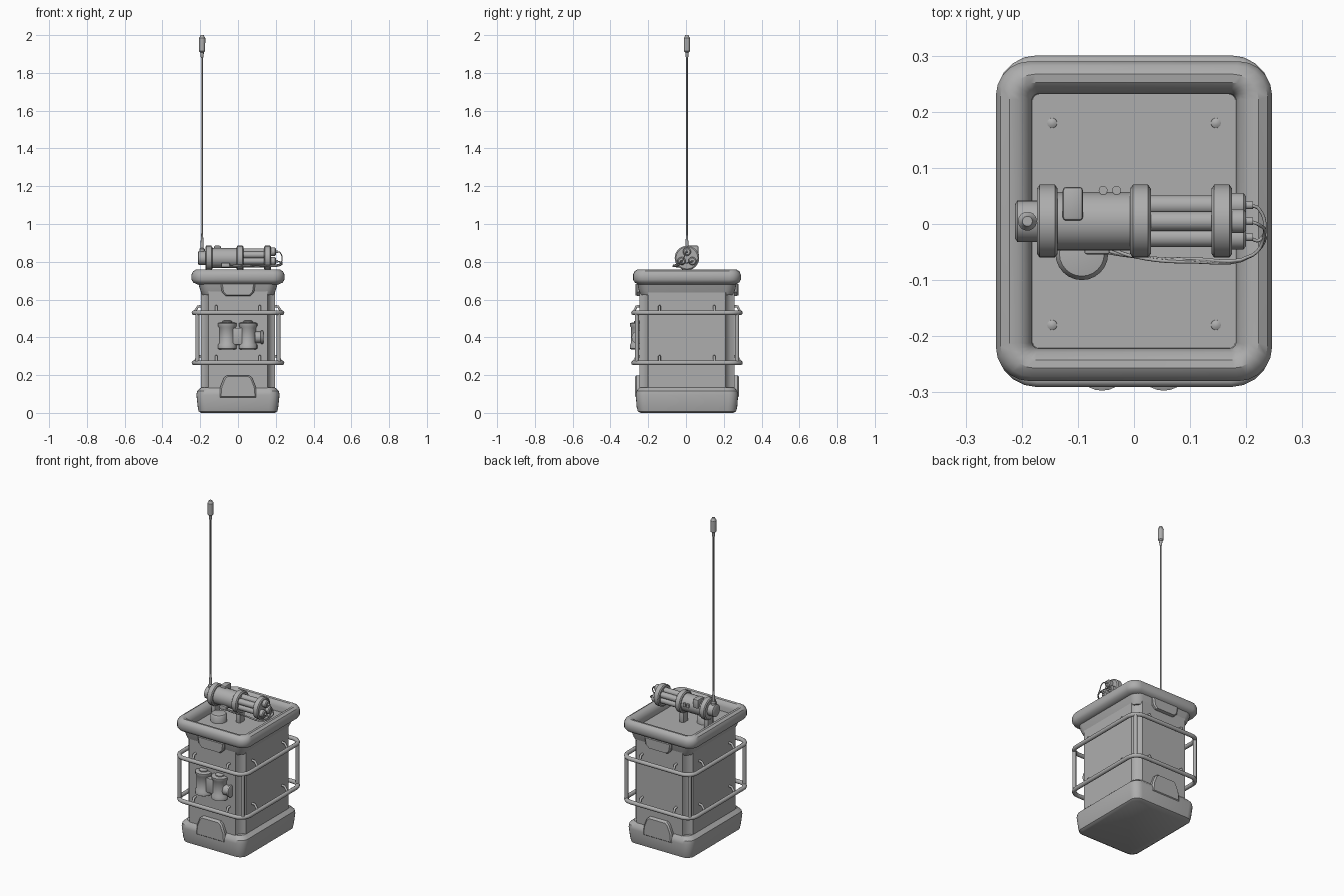
import bpy, bmesh
from math import sin, cos, pi, radians
from mathutils import Vector, Matrix

if "Cube" in bpy.data.objects:
    bpy.data.objects.remove(bpy.data.objects["Cube"])

grey = bpy.data.materials.new("plain grey")
grey.use_nodes = True
GREY = (0.42, 0.42, 0.42, 1)
grey.diffuse_color = GREY
grey.node_tree.nodes["Principled BSDF"].inputs["Base Color"].default_value = GREY
YC = 0.005          # centre line of the container
GUN_Z = 0.82        # axis height of the top unit
parts = []


def finish(name, bm):
    bmesh.ops.recalc_face_normals(bm, faces=bm.faces)
    mesh = bpy.data.meshes.new(name)
    bm.to_mesh(mesh)
    bm.free()
    mesh.materials.append(grey)
    ob = bpy.data.objects.new(name, mesh)
    bpy.context.collection.objects.link(ob)
    parts.append(ob)
    return ob


def rounded(hx, hy, r, z, seg=5):
    """Rounded rectangle as a list of points."""
    pts = []
    for q, (sx, sy) in enumerate(((1, 1), (-1, 1), (-1, -1), (1, -1))):
        for i in range(seg + 1):
            a = (q + i / seg) * pi / 2
            pts.append(Vector((sx * (hx - r) + r * cos(a),
                               YC + sy * (hy - r) + r * sin(a), z)))
    return pts


def loft(name, rings, cap=True):
    """Skin a stack of equal-length point rings."""
    bm = bmesh.new()
    loops = [[bm.verts.new(p) for p in ring] for ring in rings]
    n = len(loops[0])
    for a, b in zip(loops, loops[1:]):
        for i in range(n):
            j = (i + 1) % n
            bm.faces.new((a[i], a[j], b[j], b[i]))
    if cap:
        bm.faces.new(loops[0])
        bm.faces.new(loops[-1])
    return finish(name, bm)


def lathe(name, profile, origin, axis="Z", n=24):
    """Turn (radius, distance) pairs around an axis."""
    turn = Matrix.Rotation(pi / 2, 3, "Y") if axis == "X" else Matrix.Identity(3)
    rings = [[Vector(origin) + turn @ Vector((r * cos(2 * pi * i / n), r * sin(2 * pi * i / n), d))
              for i in range(n)] for r, d in profile]
    return loft(name, rings)


def block(name, centre, size, bevel=0.006):
    bm = bmesh.new()
    bmesh.ops.create_cube(bm, size=1)
    bmesh.ops.scale(bm, vec=size, verts=bm.verts)
    bmesh.ops.bevel(bm, geom=bm.edges[:], offset=bevel, segments=2, affect="EDGES", profile=0.5)
    bmesh.ops.translate(bm, vec=centre, verts=bm.verts)
    return finish(name, bm)


def pipe(name, pts, radius, cyclic=False, smooth=False):
    cu = bpy.data.curves.new(name, "CURVE")
    cu.dimensions = "3D"
    cu.bevel_depth, cu.bevel_resolution, cu.use_fill_caps = radius, 3, True
    sp = cu.splines.new("BEZIER" if smooth else "POLY")
    if smooth:
        sp.bezier_points.add(len(pts) - 1)
        for bp, p in zip(sp.bezier_points, pts):
            bp.co = p
            bp.handle_left_type = bp.handle_right_type = "AUTO"
        sp.resolution_u = 5
    else:
        sp.points.add(len(pts) - 1)
        for sp_pt, p in zip(sp.points, pts):
            sp_pt.co = (*p, 1)
        sp.use_cyclic_u = cyclic
    cu.materials.append(grey)
    bpy.context.collection.objects.link(bpy.data.objects.new(name, cu))


# Container body with notched corners, flared under the rim
corner = [(0.195, 0.205), (0.178, 0.21), (0.162, 0.23), (0.155, 0.252)]
quarter = [(x, y) for x, y in corner]
outline = (quarter + [(-x, y) for x, y in reversed(quarter)]
           + [(-x, -y) for x, y in quarter] + [(x, -y) for x, y in reversed(quarter)])
loft("body", [[Vector((x, y + YC, z)) for x, y in outline] for z in (0.1, 0.66)])
loft("body_collar", [rounded(*r) for r in ((0.19, 0.245, 0.05, 0.625), (0.2, 0.255, 0.05, 0.65),
                                           (0.215, 0.265, 0.05, 0.7))])

# Base tub
loft("base", [rounded(*r) for r in ((0.195, 0.245, 0.04, 0), (0.208, 0.26, 0.045, 0.008),
                                    (0.213, 0.266, 0.05, 0.03), (0.22, 0.271, 0.05, 0.095),
                                    (0.217, 0.268, 0.05, 0.115), (0.195, 0.25, 0.045, 0.135))])

# Thick padded rim, open in the middle
rim = [(0.18, 0.226, 0.012, 0.68), (0.215, 0.255, 0.045, 0.68), (0.237, 0.276, 0.055, 0.69),
       (0.246, 0.285, 0.06, 0.705), (0.246, 0.285, 0.06, 0.733), (0.238, 0.277, 0.055, 0.75),
       (0.222, 0.262, 0.045, 0.759), (0.205, 0.247, 0.03, 0.757), (0.19, 0.234, 0.016, 0.745),
       (0.182, 0.227, 0.012, 0.727), (0.18, 0.226, 0.012, 0.68)]
loft("rim", [rounded(*r) for r in rim], cap=False)

# Sunken lid with a bolt in each corner
loft("lid", [rounded(0.185, 0.23, 0.012, z) for z in (0.67, 0.695)])
for sx in (-1, 1):
    for sy in (-1, 1):
        lathe("lid_bolt", [(0.01, 0), (0.009, 0.006), (0.004, 0.009)],
              (sx * 0.146, sy * 0.18, 0.695), n=12)
lathe("lid_cap", [(0.047, 0), (0.047, 0.04), (0.04, 0.05), (0.02, 0.053)], (-0.093, -0.053, 0.695))


# Latch tabs on front and back, upper and lower
def tab(name, side, half_profile, depth):
    pts = half_profile + [(-x, z) for x, z in reversed(half_profile)]
    rings = [[Vector((x * s, YC + side * y, zc + (z - zc) * s)) for x, z in pts]
             for zc in [sum(p[1] for p in pts) / len(pts)]
             for y, s in ((0.23, 1), (depth - 0.008, 1), (depth, 0.9))]
    loft(name, rings)


for side in (-1, 1):
    tab("lower_tab", side, [(0.1, 0.08), (0.095, 0.135), (0.075, 0.185), (0.06, 0.198)], 0.275)
    tab("upper_tab", side, [(0.065, 0.62), (0.085, 0.64), (0.092, 0.685)], 0.272)

# Guard cage
for z in (0.265, 0.53):
    pipe("cage_ring", rounded(0.233, 0.283, 0.06, z), 0.0125, cyclic=True)
for sx in (-1, 1):
    for sy in (-1, 1):
        x, y = sx * 0.215, YC + sy * 0.265
        pipe("cage_post", [(x, y, 0.265), (x, y, 0.53)], 0.011)
        for z in (0.265, 0.53):
            pipe("cage_bracket", [(sx * 0.115, YC + sy * 0.283, z),
                                  (sx * 0.115, YC + sy * 0.268, z + 0.033),
                                  (sx * 0.115, YC + sy * 0.24, z + 0.036)], 0.007)
            pipe("cage_bracket", [(sx * 0.233, YC + sy * 0.145, z),
                                  (sx * 0.212, YC + sy * 0.145, z + 0.033),
                                  (sx * 0.185, YC + sy * 0.145, z + 0.036)], 0.007)

# Twin-drum unit on the front
for x in (-0.057, 0.053):
    lathe("front_drum", [(0.04, 0.335), (0.049, 0.34), (0.049, 0.36), (0.042, 0.37), (0.042, 0.45),
                         (0.049, 0.46), (0.049, 0.474), (0.04, 0.478)], (x, -0.248, 0))
    lathe("front_drum_knob", [(0.026, 0), (0.026, 0.008), (0.02, 0.012)], (x, -0.25, 0.476), n=16)
block("front_drum_bridge", (0, -0.25, 0.405), (0.11, 0.05, 0.09))
lathe("front_drum_lens", [(0.03, 0), (0.03, 0.03), (0.036, 0.031), (0.036, 0.042), (0.028, 0.045)],
      (0.09, -0.252, 0.4), "X", 16)

# Cylindrical unit lying across the lid
axis = (0, YC, GUN_Z)
lathe("unit_end_cap", [(0.03, -0.212), (0.037, -0.208), (0.037, -0.165)], axis, "X")
for x in (-0.173, -0.007, 0.138):
    lathe("unit_collar", [(0.058, x), (0.065, x + 0.005), (0.065, x + 0.032), (0.058, x + 0.037)],
          axis, "X")
lathe("unit_housing", [(0.052, -0.15), (0.052, 0.0)], axis, "X")
lathe("unit_core", [(0.03, 0.02), (0.03, 0.17)], axis, "X", 16)
for k in range(6):
    a = radians(90 + 60 * k)
    o = (0, YC + 0.033 * cos(a), GUN_Z + 0.033 * sin(a))
    lathe("unit_rod", [(0.018, 0.02), (0.018, 0.15)], o, "X", 14)
    if k % 2 == 0:
        lathe("unit_rod_tip", [(0.022, 0.17), (0.022, 0.195), (0.016, 0.2), (0.007, 0.2), (0.007, 0.212)],
              o, "X", 14)
        # Cables looping from the rod tips back to the housing
        drop = 0.004 * k
        pipe("cable", [(0.205, o[1], o[2]), (0.222, o[1] - 0.006, o[2] - 0.004),
                       (0.232, -0.02, 0.805 - drop), (0.212, -0.055, 0.785 - drop / 2),
                       (0.1, -0.062 - drop / 3, 0.78), (0.0, -0.058, 0.775 + drop / 2),
                       (-0.08 + 0.01 * k, -0.045, 0.776)], 0.003, smooth=True)
block("unit_switch_box", (-0.109, 0.036, GUN_Z + 0.038), (0.036, 0.06, 0.054))
for x in (-0.055, -0.031):
    lathe("unit_button", [(0.008, 0), (0.008, 0.02)], (x, 0.06, GUN_Z), n=12)
block("unit_socket", (-0.066, -0.043, 0.782), (0.045, 0.022, 0.024), 0.004)
for x in (-0.155, 0.012):
    block("unit_foot", (x, YC, 0.73), (0.03, 0.05, 0.08))

# Whip antenna
lathe("antenna", [(0.014, 0.845), (0.014, 0.868), (0.008, 0.874), (0.008, 0.9), (0.0045, 0.95),
                  (0.0045, 1.88), (0.008, 1.885), (0.009, 1.908), (0.016, 1.915), (0.017, 1.985),
                  (0.012, 1.992), (0.009, 2.0)], (-0.19, YC, 0), n=14)

# Smooth shading with crisp edges
bpy.ops.object.select_all(action="DESELECT")
for ob in parts:
    ob.select_set(True)
bpy.context.view_layer.objects.active = parts[0]
bpy.ops.object.shade_smooth_by_angle(angle=radians(35))
